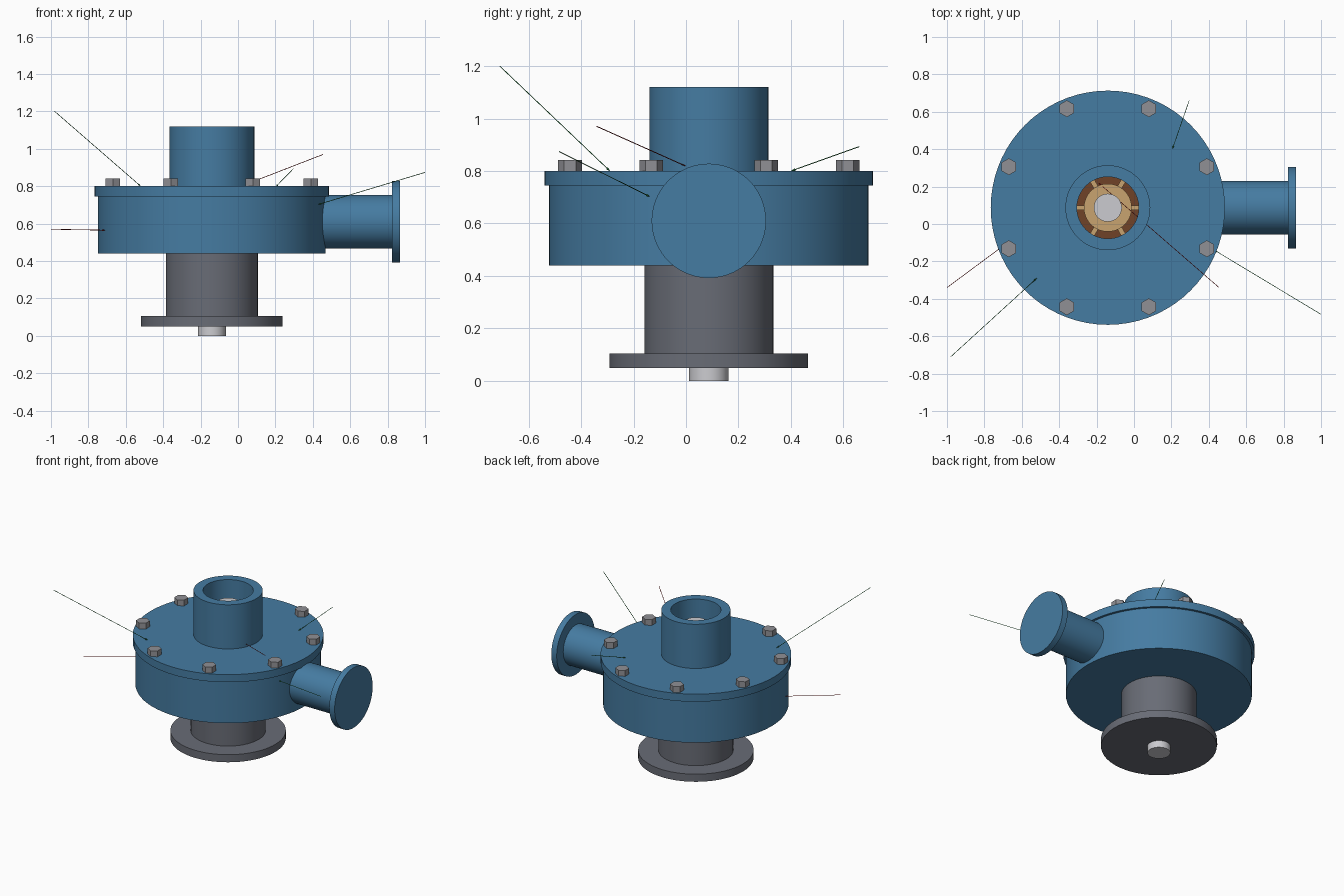
import bpy
import bmesh
import math
from mathutils import Vector

if "Cube" in bpy.data.objects:
    bpy.data.objects.remove(bpy.data.objects["Cube"])

CX, CY = -0.14, 0.087      # pump axis
OUT_Z = 0.61               # outlet height


def material(name, rgb):
    m = bpy.data.materials.new(name)
    m.diffuse_color = (*rgb, 1)
    m.use_nodes = True
    m.node_tree.nodes["Principled BSDF"].inputs["Base Color"].default_value = m.diffuse_color
    return m


BLUE = material("blue paint", (0.06, 0.20, 0.36))
IRON = material("dark iron", (0.14, 0.15, 0.18))
STEEL = material("bright steel", (0.60, 0.60, 0.63))
BOLT = material("bolt grey", (0.28, 0.28, 0.30))
BRONZE = material("bronze", (0.58, 0.37, 0.16))
BROWN = material("brown", (0.16, 0.055, 0.02))
GREEN = material("green", (0.02, 0.20, 0.05))
RED = material("red", (0.30, 0.01, 0.01))


def finish(name, bm, mat, smooth=True):
    bmesh.ops.recalc_face_normals(bm, faces=bm.faces)
    me = bpy.data.meshes.new(name)
    bm.to_mesh(me)
    bm.free()
    ob = bpy.data.objects.new(name, me)
    bpy.context.collection.objects.link(ob)
    me.materials.append(mat)
    if smooth:
        bpy.ops.object.select_all(action='DESELECT')
        ob.select_set(True)
        bpy.context.view_layer.objects.active = ob
        bpy.ops.object.shade_smooth_by_angle(angle=math.radians(35))
    return ob


def lathe(name, profile, mat, origin=(CX, CY, 0), along_x=False, segs=72):
    """Revolve a closed (radius, height) outline around the part's axis."""
    bm = bmesh.new()
    vs = [bm.verts.new((r, 0, z)) for r, z in profile]
    es = [bm.edges.new((vs[i], vs[(i + 1) % len(vs)])) for i in range(len(vs))]
    bmesh.ops.spin(bm, geom=vs + es, cent=(0, 0, 0), axis=(0, 0, 1),
                   angle=2 * math.pi, steps=segs, use_duplicate=False)
    bmesh.ops.remove_doubles(bm, verts=bm.verts, dist=1e-5)
    bmesh.ops.dissolve_degenerate(bm, edges=bm.edges, dist=1e-5)
    # drop the axis edge left by solid outlines
    bmesh.ops.delete(bm, geom=[e for e in bm.edges if not e.link_faces], context='EDGES')
    ob = finish(name, bm, mat)
    ob.location = origin
    if along_x:
        ob.rotation_euler = (0, math.pi / 2, 0)
    return ob


def rod(name, a, b, r1, r2, mat, segs=6):
    """Straight round bar or cone between two points."""
    a, b = Vector(a), Vector(b)
    bm = bmesh.new()
    bmesh.ops.create_cone(bm, cap_ends=True, segments=segs, radius1=r1,
                          radius2=r2, depth=(b - a).length)
    ob = finish(name, bm, mat, smooth=False)
    ob.location = (a + b) / 2
    ob.rotation_mode = 'QUATERNION'
    ob.rotation_quaternion = (b - a).to_track_quat('Z', 'Y')
    return ob


# Casing cup, and lid with its open inlet pipe
lathe("casing", [(0, 0.44), (0.609, 0.44), (0.609, 0.745), (0.56, 0.745),
                 (0.56, 0.48), (0, 0.48)], BLUE)
lathe("lid_and_inlet", [(0.165, 0.745), (0.626, 0.745), (0.626, 0.80), (0.227, 0.80),
                        (0.227, 1.12), (0.165, 1.12)], BLUE)

# Outlet pipe with solid flange
lathe("outlet", [(0, 0.55), (0.143, 0.55), (0.143, 0.963), (0.218, 0.963),
                 (0.218, 1.006), (0, 1.006)], BLUE, (CX, CY, OUT_Z), True)

# Pedestal with foot flange, and the shaft
lathe("pedestal", [(0, 0.05), (0.379, 0.05), (0.379, 0.105), (0.246, 0.105),
                   (0.246, 0.44), (0, 0.44)], IRON)
lathe("shaft", [(0, 0), (0.075, 0), (0.075, 1.03), (0, 1.03)], STEEL, segs=40)

# Impeller: back plate, hub and six radial vanes
lathe("impeller_plate", [(0, 0.52), (0.45, 0.52), (0.45, 0.56), (0, 0.56)], BROWN)
lathe("impeller_hub", [(0, 0.50), (0.128, 0.50), (0.128, 0.73), (0, 0.73)], BRONZE)
bm = bmesh.new()
for k in range(6):
    a = k * math.pi / 3
    new = bmesh.ops.create_cube(bm, size=1)["verts"]
    bmesh.ops.scale(bm, vec=(0.32, 0.026, 0.17), verts=new)
    bmesh.ops.translate(bm, vec=(0.27, 0, 0.635), verts=new)
    for v in new:
        x, y = v.co.x, v.co.y
        v.co.x = x * math.cos(a) - y * math.sin(a)
        v.co.y = x * math.sin(a) + y * math.cos(a)
vanes = finish("impeller_vanes", bm, BRONZE, smooth=False)
vanes.location = (CX, CY, 0)

# Ring of eight hexagonal bolt heads
for k in range(8):
    a = math.radians(22.5 + 45 * k)
    bm = bmesh.new()
    bmesh.ops.create_cone(bm, cap_ends=True, segments=6, radius1=0.045,
                          radius2=0.045, depth=0.044)
    head = finish(f"bolt_{k + 1}", bm, BOLT, smooth=False)
    # one corner of each head points along y
    corner = max(head.data.vertices, key=lambda v: v.co.y).co
    head.rotation_euler.z = math.pi / 2 - math.atan2(corner.y, corner.x)
    head.location = (CX + 0.573 * math.cos(a), CY + 0.573 * math.sin(a), 0.82)

# Thin pointer lines with small tips
pointers = [
    ((-0.98, -0.71, 1.20), (-0.52, -0.29, 0.80), GREEN),
    ((0.455, -0.34, 0.97), (-0.19, 0.22, 0.72), RED),
    ((-1.00, -0.34, 0.57), (-0.71, -0.125, 0.565), RED),
    ((1.00, -0.483, 0.874), (0.43, -0.14, 0.703), GREEN),
    ((0.295, 0.66, 0.893), (0.205, 0.40, 0.80), GREEN),
]
for k, (start, end, mat) in enumerate(pointers, 1):
    s, e = Vector(start), Vector(end)
    neck = e + (s - e).normalized() * 0.018
    rod(f"pointer_line_{k}", s, neck, 0.0018, 0.0018, mat)
    rod(f"pointer_tip_{k}", neck, e, 0.005, 0.0005, mat)
